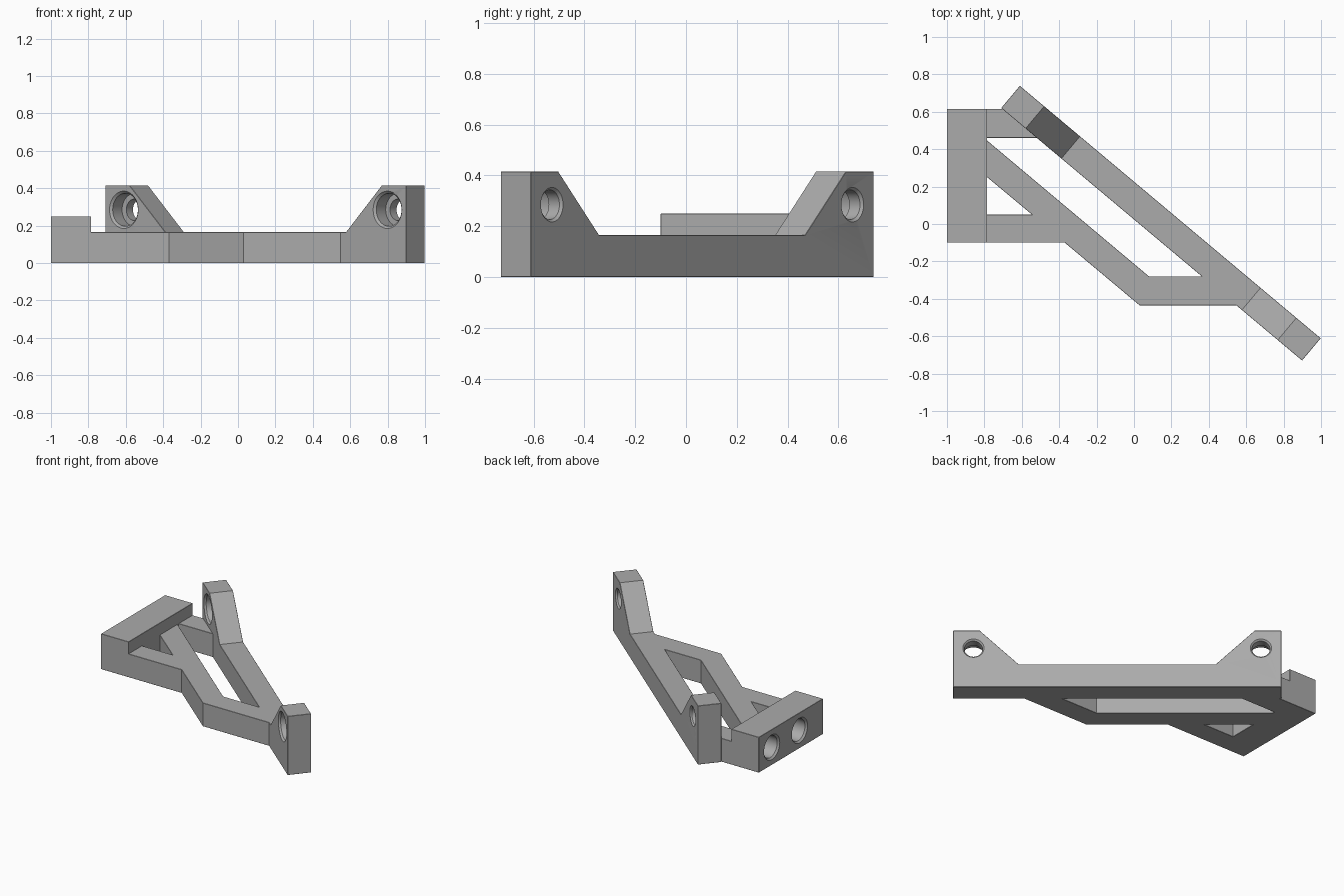
import bpy, bmesh, math
from mathutils import Matrix, Vector

if bpy.data.objects.get("Cube"):
    bpy.data.objects.remove(bpy.data.objects["Cube"], do_unlink=True)

LOW, TALL, BLOCK_TOP, CHAMFER = 0.165, 0.415, 0.25, 0.012

grey = bpy.data.materials.new("plain_grey")
grey.use_nodes = True
colour = (0.41, 0.41, 0.41, 1)
grey.diffuse_color = colour
grey.node_tree.nodes["Principled BSDF"].inputs["Base Color"].default_value = colour


def make_object(name, bm):
    bmesh.ops.recalc_face_normals(bm, faces=bm.faces[:])
    mesh = bpy.data.meshes.new(name)
    bm.to_mesh(mesh)
    bm.free()
    mesh.materials.append(grey)
    obj = bpy.data.objects.new(name, mesh)
    bpy.context.collection.objects.link(obj)
    return obj


def prism(name, outline, low, high, matrix=Matrix()):
    """Flat outline extruded from low to high along its local z."""
    bm = bmesh.new()
    face = bm.faces.new([bm.verts.new((x, y, low)) for x, y in outline])
    extruded = bmesh.ops.extrude_face_region(bm, geom=[face])["geom"]
    verts = [v for v in extruded if isinstance(v, bmesh.types.BMVert)]
    bmesh.ops.translate(bm, verts=verts, vec=(0, 0, high - low))
    bmesh.ops.transform(bm, matrix=matrix, verts=bm.verts[:])
    return make_object(name, bm)


def lathe(name, profile, matrix, sides=40):
    """Stepped round cutter: profile lists (radius, depth) pairs."""
    bm = bmesh.new()
    rings = []
    for r, d in profile:
        rings.append([bm.verts.new((r * math.cos(a), r * math.sin(a), d))
                      for a in (i * math.tau / sides for i in range(sides))])
    for a, b in zip(rings, rings[1:]):
        for i in range(sides):
            j = (i + 1) % sides
            bm.faces.new((a[i], a[j], b[j], b[i]))
    bm.faces.new(rings[0])
    bm.faces.new(rings[-1])
    bmesh.ops.transform(bm, matrix=matrix, verts=bm.verts[:])
    return make_object(name, bm)


def combine(target, other, operation):
    mod = target.modifiers.new("combine", "BOOLEAN")
    mod.operation, mod.object, mod.solver = operation, other, "EXACT"
    bpy.context.view_layer.objects.active = target
    bpy.ops.object.modifier_apply(modifier=mod.name)
    bpy.data.objects.remove(other, do_unlink=True)


def axes(x, y, z, origin):
    m = Matrix((x, y, z)).transposed().to_4x4()
    m.translation = origin
    return m


# Diagonal bar: local x runs along it, local y is up, local z goes to its front
angle = math.radians(-40)
along = Vector((math.cos(angle), math.sin(angle), 0))
up = Vector((0, 0, 1))
front = along.cross(up)
length, width = 2.1, 0.155
bar_front = Vector((-0.71, 0.62, 0))
bar_axes = axes(along, up, front, bar_front)
half = [(0, 0), (0, TALL), (0.17, TALL), (0.42, LOW)]
bar_profile = half + [(length - x, z) for x, z in reversed(half)]

# Low frame, ending inside the bar
frame = prism("bracket", [(-1, 0.615), (-0.66, 0.615), (0.60, -0.435), (0.03, -0.435),
                          (-0.37, -0.1), (-1, -0.1)], 0, LOW)
long_slot = [(-0.785, 0.46), (-0.46, 0.46), (0.42, -0.28), (0.08, -0.28), (-0.785, 0.446)]
small_slot = [(-0.785, 0.25), (-0.545, 0.05), (-0.785, 0.05)]
for slot in (long_slot, small_slot):
    combine(frame, prism("slot_cutter", slot, -0.1, 0.5), "DIFFERENCE")

# Raised end block and diagonal bar joined to the frame
block = [(-1, -0.1), (-0.785, -0.1), (-0.785, 0.615), (-1, 0.615)]
combine(frame, prism("end_block", block, 0, BLOCK_TOP), "UNION")
combine(frame, prism("diagonal_bar", bar_profile, -width, 0, bar_axes), "UNION")

# Chamfer the sharp outside edges
bm = bmesh.new()
bm.from_mesh(frame.data)
bmesh.ops.remove_doubles(bm, verts=bm.verts[:], dist=0.0005)
bmesh.ops.dissolve_limit(bm, angle_limit=math.radians(1), verts=bm.verts[:], edges=bm.edges[:])
sharp = [e for e in bm.edges if e.is_manifold and e.is_convex
         and e.calc_face_angle() > math.radians(60)]
bmesh.ops.bevel(bm, geom=sharp, offset=CHAMFER, segments=1, affect="EDGES", clamp_overlap=True)
bm.to_mesh(frame.data)
bm.free()

# Counterbored holes through both towers
bore = [(0.12, 0.02), (0.1, 0), (0.088, -0.012), (0.088, -0.09), (0.058, -0.09),
        (0.058, -width + 0.01), (0.068, -width), (0.078, -width - 0.01)]
for s in (0.13, length - 0.13):
    spot = bar_front + along * s + up * 0.285
    combine(frame, lathe("bore_cutter", bore, axes(along, up, front, spot)), "DIFFERENCE")

# Blind holes in the outer side of the end block
blind = [(0.1, 0.012), (0.088, 0), (0.076, -0.012), (0.076, -0.15)]
for y in (0.47, 0.16):
    m = axes(Vector((0, -1, 0)), up, Vector((-1, 0, 0)), (-1, y, 0.125))
    combine(frame, lathe("blind_cutter", blind, m), "DIFFERENCE")

bpy.ops.object.select_all(action="DESELECT")
frame.select_set(True)
bpy.context.view_layer.objects.active = frame
bpy.ops.object.shade_smooth_by_angle(angle=math.radians(25))
